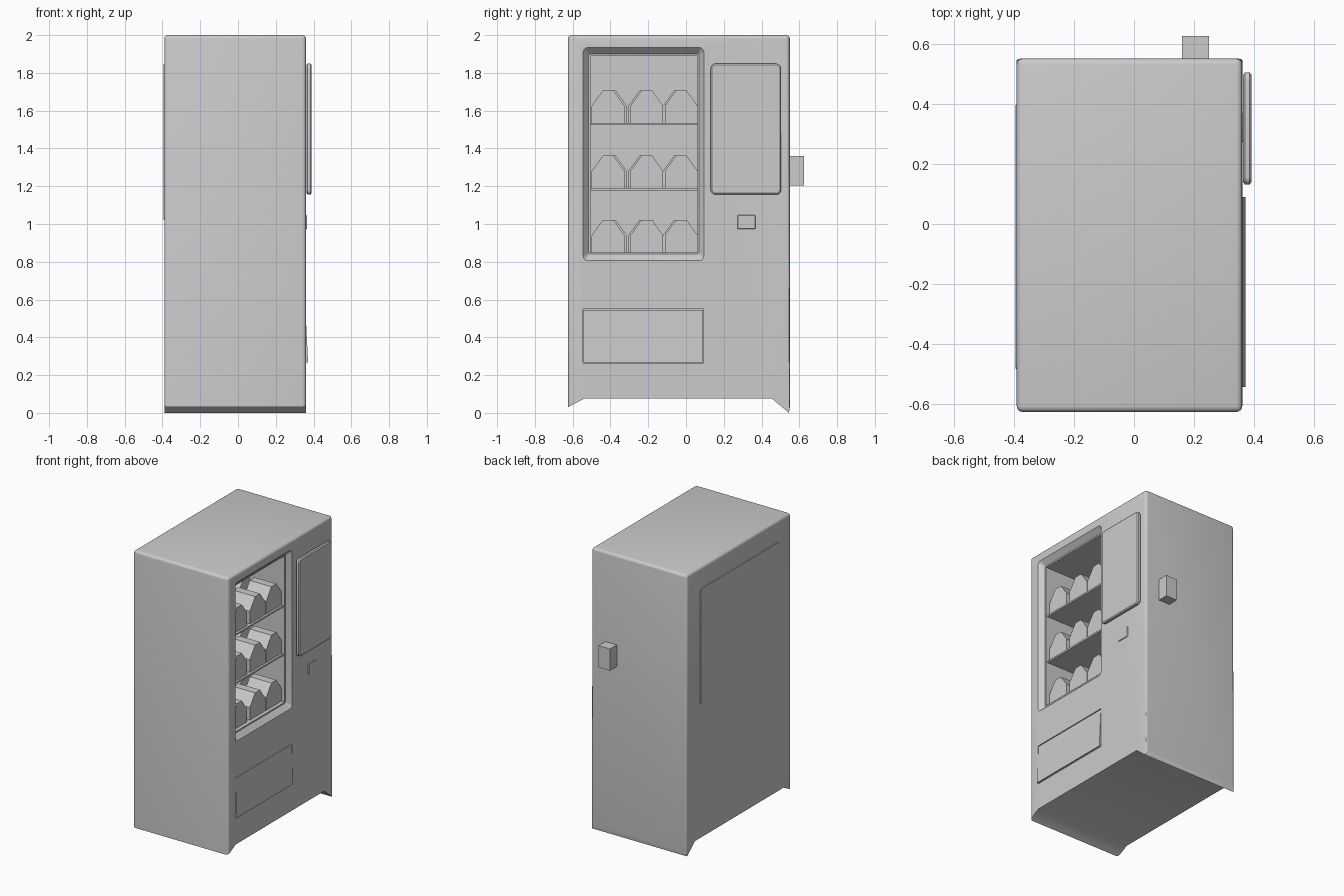
import bpy, bmesh, math

if "Cube" in bpy.data.objects:
    bpy.data.objects.remove(bpy.data.objects["Cube"])

grey = bpy.data.materials.new("plain grey")
grey.diffuse_color = (0.6, 0.6, 0.6, 1)
grey.use_nodes = True
grey.node_tree.nodes["Principled BSDF"].inputs["Base Color"].default_value = grey.diffuse_color


def finish(bm, name, smooth=True):
    bmesh.ops.recalc_face_normals(bm, faces=bm.faces)
    me = bpy.data.meshes.new(name)
    bm.to_mesh(me)
    bm.free()
    ob = bpy.data.objects.new(name, me)
    bpy.context.collection.objects.link(ob)
    me.materials.append(grey)
    if smooth:
        shade(ob)
    return ob


def activate(ob):
    bpy.ops.object.select_all(action='DESELECT')
    ob.select_set(True)
    bpy.context.view_layer.objects.active = ob


def shade(ob):
    activate(ob)
    bpy.ops.object.shade_smooth_by_angle(angle=math.radians(35))


def loft(name, loops, smooth=True):
    """Solid skinned through closed loops with equal point counts."""
    bm = bmesh.new()
    rings = [[bm.verts.new(p) for p in loop] for loop in loops]
    n = len(rings[0])
    for a, b in zip(rings, rings[1:]):
        for i in range(n):
            bm.faces.new((a[i], a[(i + 1) % n], b[(i + 1) % n], b[i]))
    bm.faces.new(rings[0])
    bm.faces.new(rings[-1])
    return finish(bm, name, smooth)


def prism_x(name, pts, x0, x1, smooth=False):
    return loft(name, [[(x, y, z) for y, z in pts] for x in (x0, x1)], smooth)


def box(name, x0, x1, y0, y1, z0, z1):
    return prism_x(name, [(y0, z0), (y1, z0), (y1, z1), (y0, z1)], x0, x1)


def round_rect(x, y0, y1, z0, z1, r, seg=5):
    """Rounded rectangle loop facing along x."""
    pts = []
    corners = [(y1 - r, z1 - r), (y0 + r, z1 - r), (y0 + r, z0 + r), (y1 - r, z0 + r)]
    for k, (cy, cz) in enumerate(corners):
        for i in range(seg + 1):
            a = math.pi / 2 * (k + i / seg)
            pts.append((x, cy + r * math.cos(a), cz + r * math.sin(a)))
    return pts


def cut(ob, cutter):
    cutter.hide_render = True
    mod = ob.modifiers.new("cut", 'BOOLEAN')
    mod.operation, mod.solver, mod.object = 'DIFFERENCE', 'EXACT', cutter
    activate(ob)
    bpy.ops.object.modifier_apply(modifier=mod.name)
    bpy.data.objects.remove(cutter)


# cabinet with flared feet along both sides
cabinet = prism_x("cabinet", [(-.625, .03), (-.54, .075), (.455, .075), (.545, 0),
                              (.55, .03), (.55, 2), (-.625, 2)], -.39, .36)
bm = bmesh.new()
bm.from_mesh(cabinet.data)
edges = [e for e in bm.edges if max(v.co.z for v in e.verts) > 1.9]
bmesh.ops.bevel(bm, geom=edges, offset=.02, segments=4, profile=.5, affect='EDGES')
bm.to_mesh(cabinet.data)
bm.free()

# display window with sloping rounded surround, and delivery recess
cut(cabinet, box("display_cutter", -.3, .34, -.505, .06, .85, 1.89))
cut(cabinet, loft("surround_cutter", [
    round_rect(.325, -.515, .068, .84, 1.9, .01),
    round_rect(.361, -.545, .095, .805, 1.935, .025),
    round_rect(.40, -.545, .095, .805, 1.935, .025)]))
cut(cabinet, box("delivery_cutter", .25, .42, -.545, .093, .265, .55))
shade(cabinet)

# shelves and stock
for i, z in enumerate((1.535, 1.19, .85)):
    if i < 2:
        box(f"shelf_{i + 1}", -.305, .315, -.51, .065, z - .012, z)
    for j, y in enumerate((-.412, -.208, -.025)):
        for k, x in enumerate((.215, .0)):
            c = y + k * (.012 if j == 0 else -.01)
            half = [(.087, 0), (.087, .09), (.028, .172)]
            pts = [(c + a, z + b) for a, b in half]
            pts += [(c - a, z + b) for a, b in reversed(half)]
            prism_x(f"carton_{i}_{j}_{k}", pts, x - .085, x + .085)

# delivery flap, tilted out at the bottom
flap = [(.345, .546), (.357, .546), (.371, .268), (.359, .268)]
loft("delivery_flap", [[(x, y, z) for x, z in flap] for y in (-.542, .09)], False)

# raised selection panel
loft("selection_panel", [
    round_rect(.363, .138, .497, 1.163, 1.842, .02),
    round_rect(.369, .131, .504, 1.156, 1.849, .025),
    round_rect(.384, .131, .504, 1.156, 1.849, .025),
    round_rect(.39, .138, .497, 1.163, 1.842, .02)])

# coin return plate and rear panel
loft("coin_return", [round_rect(.355, .27, .37, .97, 1.05, .006),
                     round_rect(.365, .275, .365, .975, 1.045, .006)])
loft("rear_panel", [round_rect(-.385, -.485, .4, 1.02, 1.85, .012),
                    round_rect(-.394, -.48, .395, 1.025, 1.845, .012)])

# box on the side wall
box("side_box", .16, .25, .54, .625, 1.205, 1.36)
